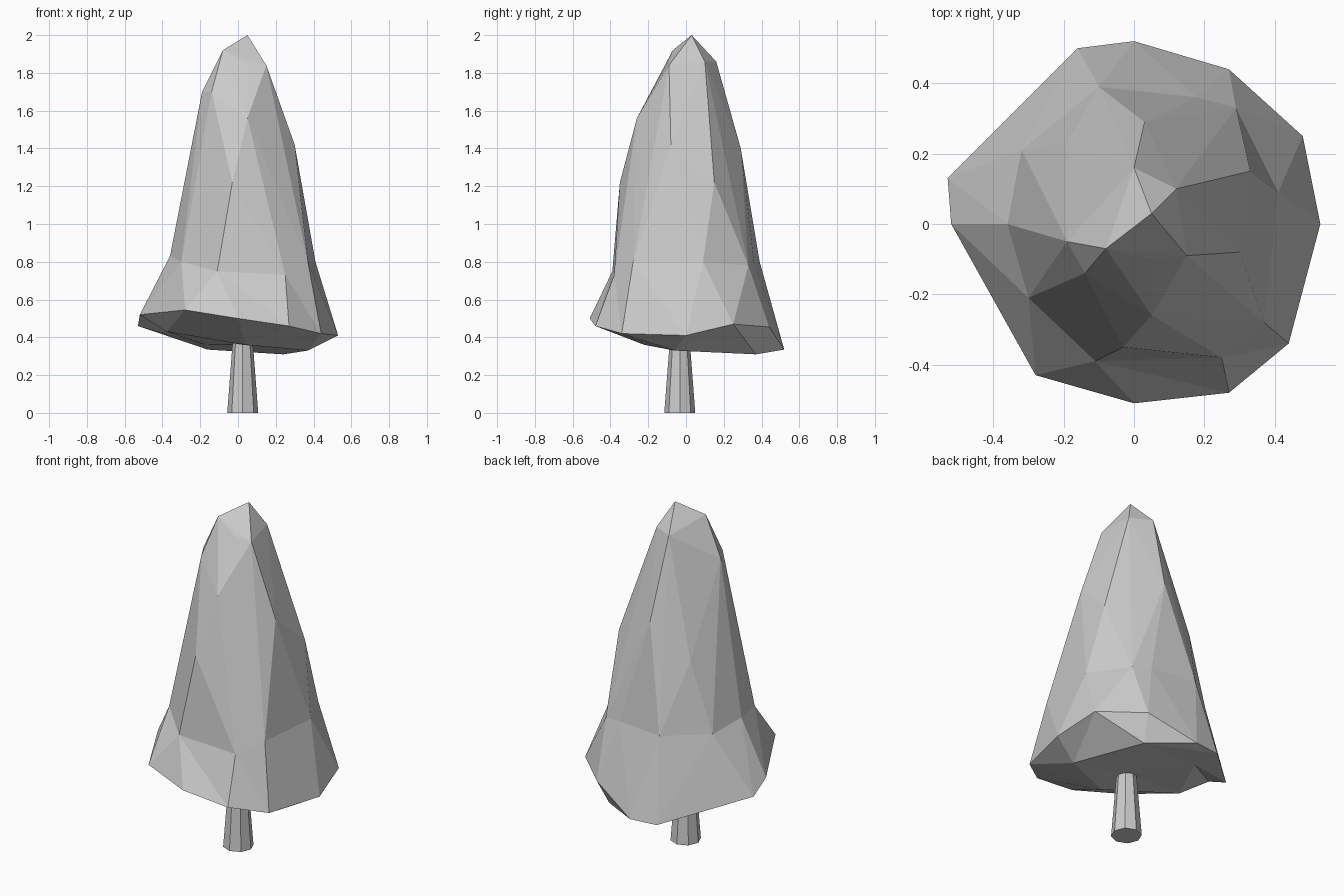
import bpy, bmesh
from math import atan2
from mathutils import Matrix, Vector

if "Cube" in bpy.data.objects:
    bpy.data.objects.remove(bpy.data.objects["Cube"])

# Foliage layers, each point (x, y, z)
rim = [(-.52, 0, .52), (-.28, -.43, .545), (0, -.51, .50), (.27, -.48, .46),
       (.44, -.34, .42), (.53, 0, .41), (.48, .25, .47), (.27, .44, .455),
       (0, .52, .335), (-.16, .50, .335), (-.53, .13, .46)]
waist = [(-.36, 0, .83), (-.30, -.21, .80), (-.11, -.39, .75), (.25, -.38, .73),
         (.37, -.28, .80), (.41, .09, .80), (.29, .33, .78), (.18, .36, .80),
         (-.10, .39, .80), (-.32, .21, .80)]
crown = [(-.19, .23, 1.2), (.03, .29, 1.4), (.33, .15, 1.22), (.30, -.08, 1.42),
         (.05, -.26, 1.56), (-.03, -.35, 1.22), (-.22, -.08, 1.43),
         (-.19, -.05, 1.70), (0, .16, 1.86), (.12, .10, 1.86), (.15, -.09, 1.84),
         (.05, -.10, 1.85), (-.14, -.14, 1.70), (-.08, -.07, 1.92), (.05, .03, 2.0)]
under = [(.24, .37, .31), (.37, -.06, .33), (.04, -.22, .36),
         (-.38, -.08, .43), (-.17, .30, .36)]


def angle(v):
    return atan2(v.co.y, v.co.x)


def stitch(bm, a, b):
    """Bridge two closed rings of different counts with triangles, by angle."""
    a, b = sorted(a, key=angle), sorted(b, key=angle)
    i = j = 0
    while i < len(a) or j < len(b):
        na = angle(a[i]) if i < len(a) else 9
        nb = angle(b[j]) if j < len(b) else 9
        p, q = a[i - 1], b[j - 1]
        if na <= nb:
            bm.faces.new((p, a[i], q))
            i += 1
        else:
            bm.faces.new((p, b[j], q))
            j += 1


def finish(bm, name):
    bmesh.ops.recalc_face_normals(bm, faces=bm.faces[:])
    me = bpy.data.meshes.new(name)
    bm.to_mesh(me)
    bm.free()
    bpy.context.collection.objects.link(bpy.data.objects.new(name, me))


# Foliage: faceted cone as a hull, opened underneath
bm = bmesh.new()
w = [bm.verts.new(p) for p in waist]
c = [bm.verts.new(p) for p in crown]
bmesh.ops.convex_hull(bm, input=w + c)
bmesh.ops.recalc_face_normals(bm, faces=bm.faces[:])
bm.normal_update()
low = [f for f in bm.faces if f.normal.z < 0 and all(v in w for v in f.verts)]
bmesh.ops.delete(bm, geom=low, context='FACES')
bmesh.ops.delete(bm, geom=[v for v in c if v.is_valid and not v.link_faces], context='VERTS')

# Flared skirt and underside
r = [bm.verts.new(p) for p in rim]
u = sorted([bm.verts.new(p) for p in under], key=angle)
stitch(bm, w, r)
stitch(bm, r, u)
mid = bm.verts.new((.02, 0, .36))
for k in range(len(u)):
    bm.faces.new((u[k - 1], u[k], mid))
finish(bm, "foliage")

# Trunk: tapered eight-sided post
bm = bmesh.new()
bmesh.ops.create_cone(bm, cap_ends=True, segments=8, radius1=.082, radius2=.053,
                      depth=.38, matrix=Matrix.Translation(Vector((.025, -.033, .19))))
finish(bm, "trunk")
